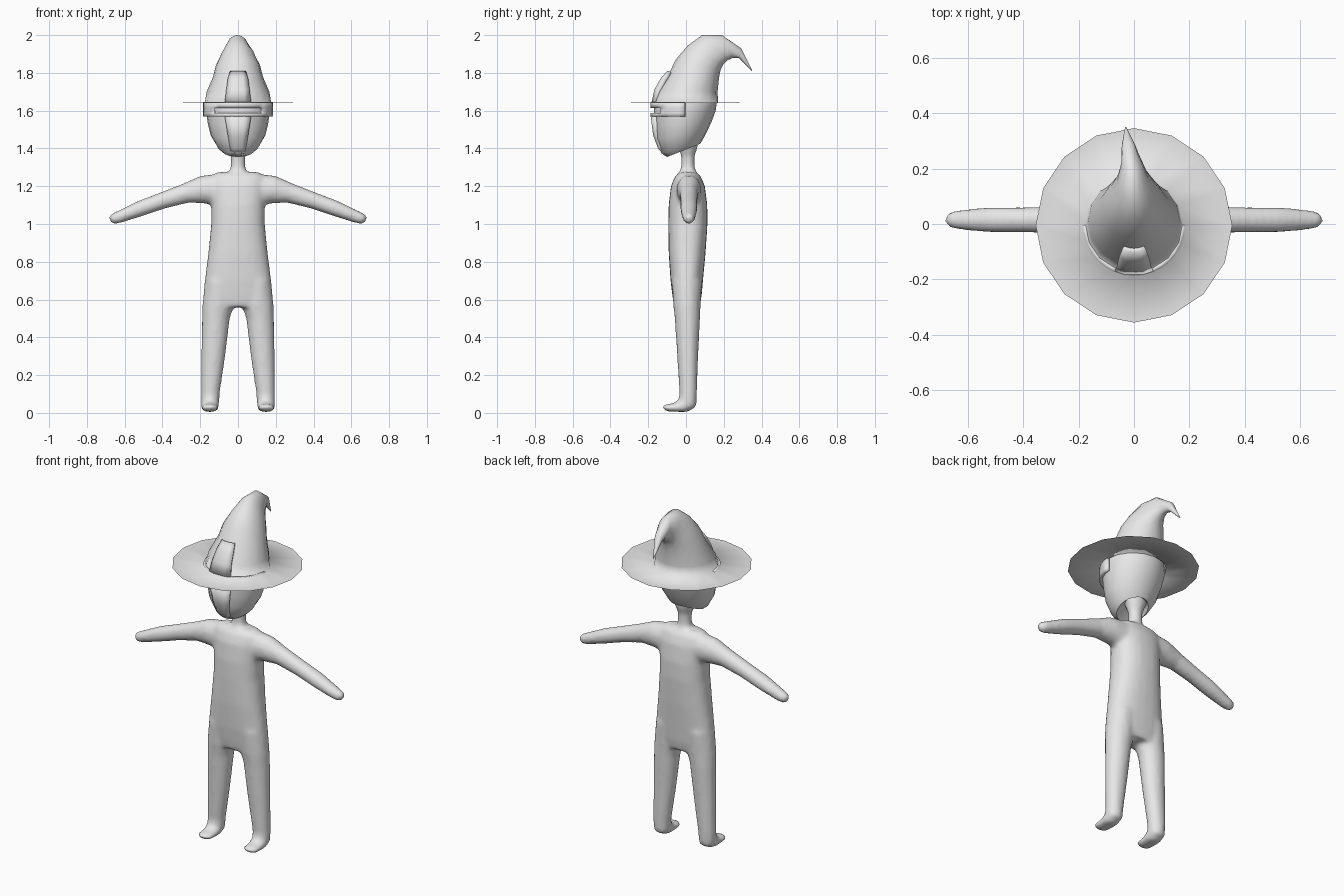
import bpy, bmesh, math
from mathutils import Vector as V

if "Cube" in bpy.data.objects:
    bpy.data.objects.remove(bpy.data.objects["Cube"])

grey = bpy.data.materials.new("plain grey")
grey.diffuse_color = (0.8, 0.8, 0.8, 1)
grey.use_nodes = True
grey.node_tree.nodes["Principled BSDF"].inputs["Base Color"].default_value = grey.diffuse_color


def finish(name, bm, angle=None):
    me = bpy.data.meshes.new(name)
    bm.to_mesh(me)
    bm.free()
    me.materials.append(grey)
    ob = bpy.data.objects.new(name, me)
    bpy.context.collection.objects.link(ob)
    bpy.ops.object.select_all(action='DESELECT')
    ob.select_set(True)
    bpy.context.view_layer.objects.active = ob
    if angle:
        bpy.ops.object.shade_smooth_by_angle(angle=math.radians(angle))
    else:
        bpy.ops.object.shade_smooth()
    return ob


def loft(bm, rings, n=16, power=1.0, caps=True):
    """Each ring runs through two opposite points a, b with half width vector w."""
    loops = []
    for a, b, w in rings:
        a, b, w = V(a), V(b), V(w)
        c, r = (a + b) / 2, (a - b) / 2
        loop = []
        for i in range(n):
            t = 2 * math.pi * i / n
            k = lambda s: math.copysign(abs(s) ** power, s)
            loop.append(bm.verts.new(c + r * k(math.cos(t)) + w * k(math.sin(t))))
        loops.append(loop)
    faces = []
    for p, q in zip(loops, loops[1:]):
        for i in range(n):
            j = (i + 1) % n
            faces.append(bm.faces.new((p[i], p[j], q[j], q[i])))
    if caps:
        faces += [bm.faces.new(loops[0]), bm.faces.new(loops[-1])]
    bmesh.ops.recalc_face_normals(bm, faces=faces)


def section(x, y0, z0, y1, z1, rx):
    return (x, y0, z0), (x, y1, z1), (rx, 0, 0)


def strip(name, rows, thick):
    """Bent plate: rows of (z, half width, front y, edge y), bottom to top."""
    bm = bmesh.new()
    grid = [[bm.verts.new(p) for p in ((-w, ye, z), (-w * .5, y, z), (w * .5, y, z), (w, ye, z))]
            for z, w, y, ye in rows]
    for p, q in zip(grid, grid[1:]):
        for i in range(3):
            bm.faces.new((p[i], p[i + 1], q[i + 1], q[i]))
    ob = finish(name, bm, 35)
    m = ob.modifiers.new("thickness", 'SOLIDIFY')
    m.thickness, m.offset = thick, -1


# Body: torso, neck, arms and legs fused into one smooth skin
bm = bmesh.new()
loft(bm, [section(0, y0, z, y1, z, rx) for z, y0, y1, rx in (
    (.56, -.062, .072, .15), (.62, -.072, .083, .185), (.7, -.082, .09, .176),
    (.85, -.092, .104, .157), (1.0, -.094, .114, .142), (1.1, -.092, .113, .142),
    (1.2, -.08, .1, .15), (1.25, -.06, .08, .145), (1.275, -.035, .055, .11))],
    24, .85)
loft(bm, [section(0, y0, z, y1, z, rx) for z, y0, y1, rx in (
    (1.22, -.04, .06, .06), (1.275, -.033, .053, .047), (1.31, -.026, .046, .038),
    (1.36, -.026, .046, .04), (1.4, -.04, .06, .055), (1.45, -.06, .07, .08))])
for s in (-1, 1):
    # Arm
    loft(bm, [((s * x0, .015, z0), (s * x1, .015, z1), (0, ry, 0)) for x0, z0, x1, z1, ry in (
        (.08, 1.27, .06, 1.08, .07), (.2, 1.255, .17, 1.108, .064),
        (.29, 1.215, .26, 1.112, .05), (.41, 1.168, .385, 1.082, .046),
        (.53, 1.122, .51, 1.04, .046), (.64, 1.068, .62, 1.006, .036),
        (.675, 1.052, .655, .998, .028), (.683, 1.035, .677, 1.01, .012))])
    # Leg and foot
    loft(bm, [section(s * x, *r) for x, *r in (
        (.095, -.075, .7, .085, .7, .08), (.104, -.068, .57, .078, .57, .085),
        (.117, -.06, .5, .075, .5, .074), (.131, -.047, .3, .065, .3, .064),
        (.147, -.035, .1, .058, .1, .05), (.148, -.042, .065, .055, .03, .048),
        (.149, -.075, .05, .005, .004, .047), (.15, -.105, .046, -.09, .006, .044),
        (.15, -.125, .038, -.118, .015, .026))])
body = finish("body", bm)
m = body.modifiers.new("fuse", 'REMESH')
m.mode, m.voxel_size, m.use_smooth_shade = 'VOXEL', .011, True
m = body.modifiers.new("soften", 'SMOOTH')
m.factor, m.iterations = .5, 8

# Helmet covering the head, with a tilted neck opening
bm = bmesh.new()
loft(bm, [section(0, *r) for r in (
    (-.04, 1.4, .05, 1.44, .055), (-.1, 1.355, .075, 1.425, .085),
    (-.13, 1.375, .085, 1.44, .108), (-.158, 1.45, .112, 1.49, .145),
    (-.165, 1.52, .137, 1.545, .16), (-.17, 1.58, .157, 1.6, .168),
    (-.168, 1.64, .163, 1.64, .17), (-.14, 1.7, .15, 1.7, .15))], 20)
finish("helmet", bm, 50)

# Visor band around the front with an eye slot left open
bm = bmesh.new()
N = 16
rows = [[bm.verts.new((.184 * math.sin(t), -.005 - .182 * math.cos(t), z))
         for t in (math.pi * (i / N - .5) for i in range(N + 1))]
        for z in (1.568, 1.588, 1.615, 1.645)]
for k in range(3):
    for i in range(N):
        if not (k == 1 and 4 <= i < N - 4):
            bm.faces.new((rows[k][i], rows[k][i + 1], rows[k + 1][i + 1], rows[k + 1][i]))
visor = finish("visor_band", bm, 35)
m = visor.modifiers.new("thickness", 'SOLIDIFY')
m.thickness, m.offset = .016, -1

# Centre face plate below the visor and crest plate over the hat front
strip("face_plate", ((1.362, .035, -.115, -.105), (1.4, .042, -.148, -.138),
                     (1.47, .054, -.174, -.16), (1.57, .07, -.187, -.17)), .03)
strip("crest_plate", ((1.645, .07, -.182, -.17), (1.71, .062, -.168, -.152),
                      (1.77, .054, -.135, -.12), (1.81, .042, -.1, -.09)), .03)

# Hat: brim and bent crown in one skin
bm = bmesh.new()
loft(bm, [section(x, *r) for x, *r in (
    (0, -.356, 1.643, .346, 1.643, .355), (0, -.175, 1.64, .17, 1.64, .176),
    (0, -.15, 1.7, .167, 1.7, .166), (0, -.095, 1.785, .175, 1.775, .132),
    (0, -.055, 1.87, .183, 1.815, .116), (0, .01, 1.945, .197, 1.845, .088),
    (-.003, .085, 2.0, .222, 1.868, .058), (-.008, .19, 2.0, .25, 1.88, .038),
    (-.02, .292, 1.93, .28, 1.878, .024), (-.03, .351, 1.812, .349, 1.81, .002))],
    16, 1, False)
finish("hat", bm)
